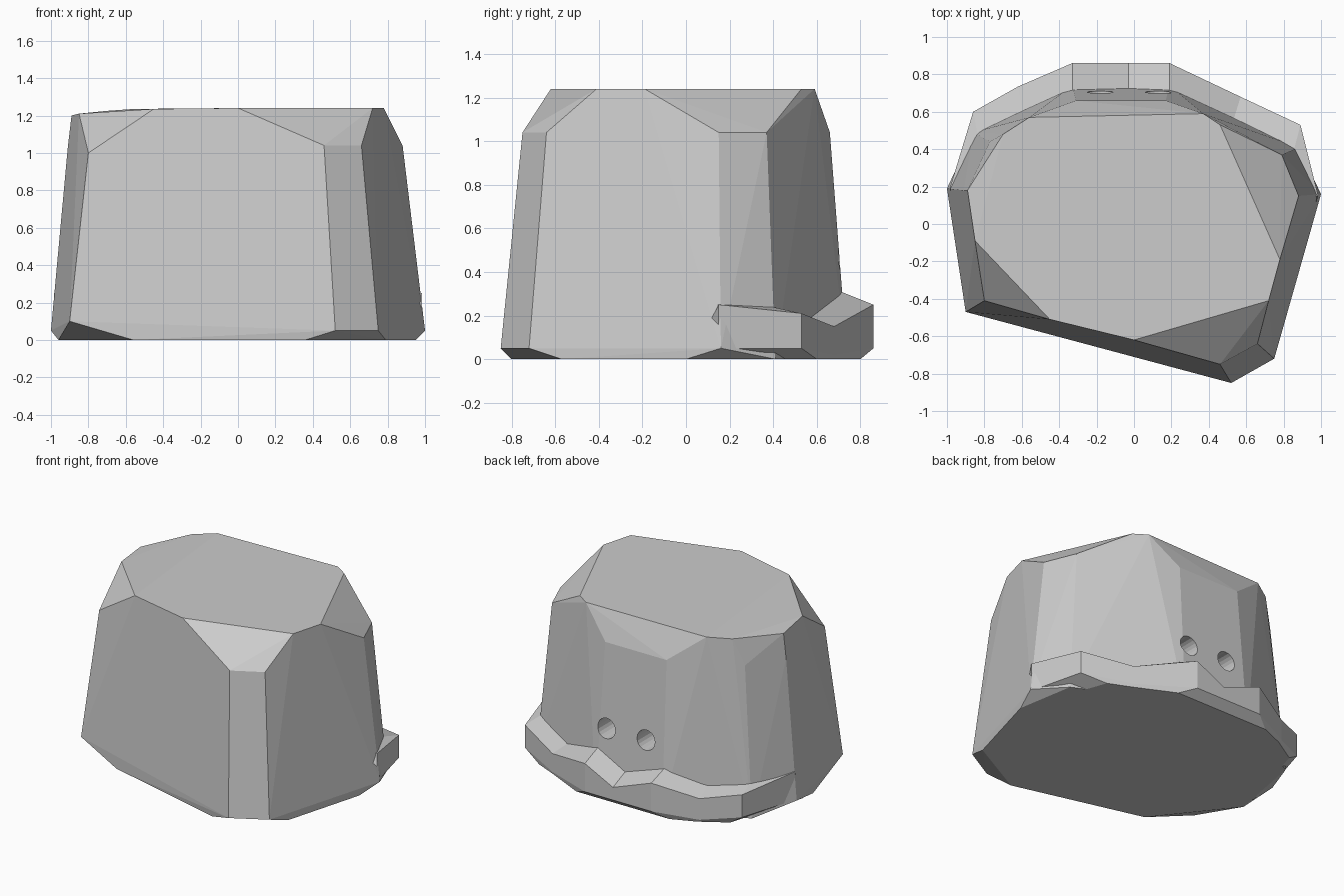
import bpy, bmesh, math
from mathutils import Matrix

if "Cube" in bpy.data.objects:
    bpy.data.objects.remove(bpy.data.objects["Cube"])


def finish(bm, name):
    bmesh.ops.recalc_face_normals(bm, faces=bm.faces)
    mesh = bpy.data.meshes.new(name)
    bm.to_mesh(mesh)
    bm.free()
    obj = bpy.data.objects.new(name, mesh)
    bpy.context.collection.objects.link(obj)
    return obj


# Tapered faceted block: the hull of its top, shoulder and foot corners
top = [(-.85, -.09, 1.21), (-.45, -.51, 1.235), (0, -.62, 1.24), (.72, -.41, 1.24),
       (.78, -.19, 1.24), (.46, .53, 1.24), (.37, .59, 1.24), (-.56, .57, 1.235),
       (-.70, .48, 1.225), (-.89, .18, 1.2)]
shoulder = [(-.80, -.41, 1.0), (.46, -.75, 1.04), (.66, -.64, 1.04), (.88, .15, 1.04),
            (.79, .37, 1.04), (.17, .66, 1.04), (-.31, .66, 1.04), (-.77, .44, 1.04),
            (-.91, .18, 1.03)]
foot = [(-1, .19, .05), (-.90, -.47, .1), (.52, -.85, .05), (.75, -.72, .05), (1, .16, .05),
        (-.96, -.05, 0), (-.56, -.56, 0), (.36, -.80, 0), (.79, -.57, 0), (.95, 0, 0),
        (.88, .41, 0), (.19, .74, 0), (-.33, .74, 0), (-.86, .49, 0)]
bm = bmesh.new()
for co in top + shoulder + foot:
    bm.verts.new(co)
res = bmesh.ops.convex_hull(bm, input=bm.verts)
bmesh.ops.delete(bm, geom=[v for v in bm.verts if not v.link_faces], context='VERTS')
bmesh.ops.dissolve_limit(bm, angle_limit=math.radians(1.5), verts=bm.verts, edges=bm.edges)
body = finish(bm, "block_body")

# Two round holes in the back
bm = bmesh.new()
for x in (-.18, .13):
    bmesh.ops.create_cone(bm, cap_ends=True, segments=20, radius1=.07, radius2=.07, depth=.4,
                          matrix=Matrix.Translation((x, .72, .455)) @ Matrix.Rotation(math.pi / 2, 4, 'X'))
cutter = finish(bm, "hole_cutter")
cutter.hide_render = True
cutter.hide_set(True)
cut = body.modifiers.new("holes", 'BOOLEAN')
cut.operation = 'DIFFERENCE'
cut.solver = 'EXACT'
cut.object = cutter

# Zigzag ledge round the back: outer xy, outer top z, low z, inner xy, inner top z, bottom xy
stations = [((.985, .15), .25, .05, (.95, .14), .25, (.94, .02)),
            ((.89, .53), .21, .05, (.855, .395), .24, (.73, .60)),
            ((.57, .68), .15, .02, (.53, .55), .19, (.57, .67)),
            ((.19, .86), .25, .05, (.19, .71), .31, (.30, .80)),
            ((-.03, .86), .14, .05, (-.03, .72), .20, (-.03, .80)),
            ((-.33, .86), .25, .05, (-.33, .71), .30, (-.43, .80)),
            ((-.62, .735), .17, .02, (-.59, .59), .21, (-.60, .73)),
            ((-.86, .60), .21, .05, (-.835, .47), .24, (-.78, .62)),
            ((-.985, .19), .25, .05, (-.95, .18), .25, (-.95, .05))]
bm = bmesh.new()
rings = []
for out, z_out, z_low, inn, z_in, bot in stations:
    section = [(*out, z_low), (*out, z_out), (*inn, z_in), (inn[0] * .85, inn[1] * .85, 0), (*bot, 0)]
    rings.append([bm.verts.new(co) for co in section])
for a, b in zip(rings, rings[1:]):
    for i in range(5):
        j = (i + 1) % 5
        bm.faces.new((a[i], a[j], b[j], b[i]))
bm.faces.new(rings[0])
bm.faces.new(rings[-1])
finish(bm, "back_ledge")
